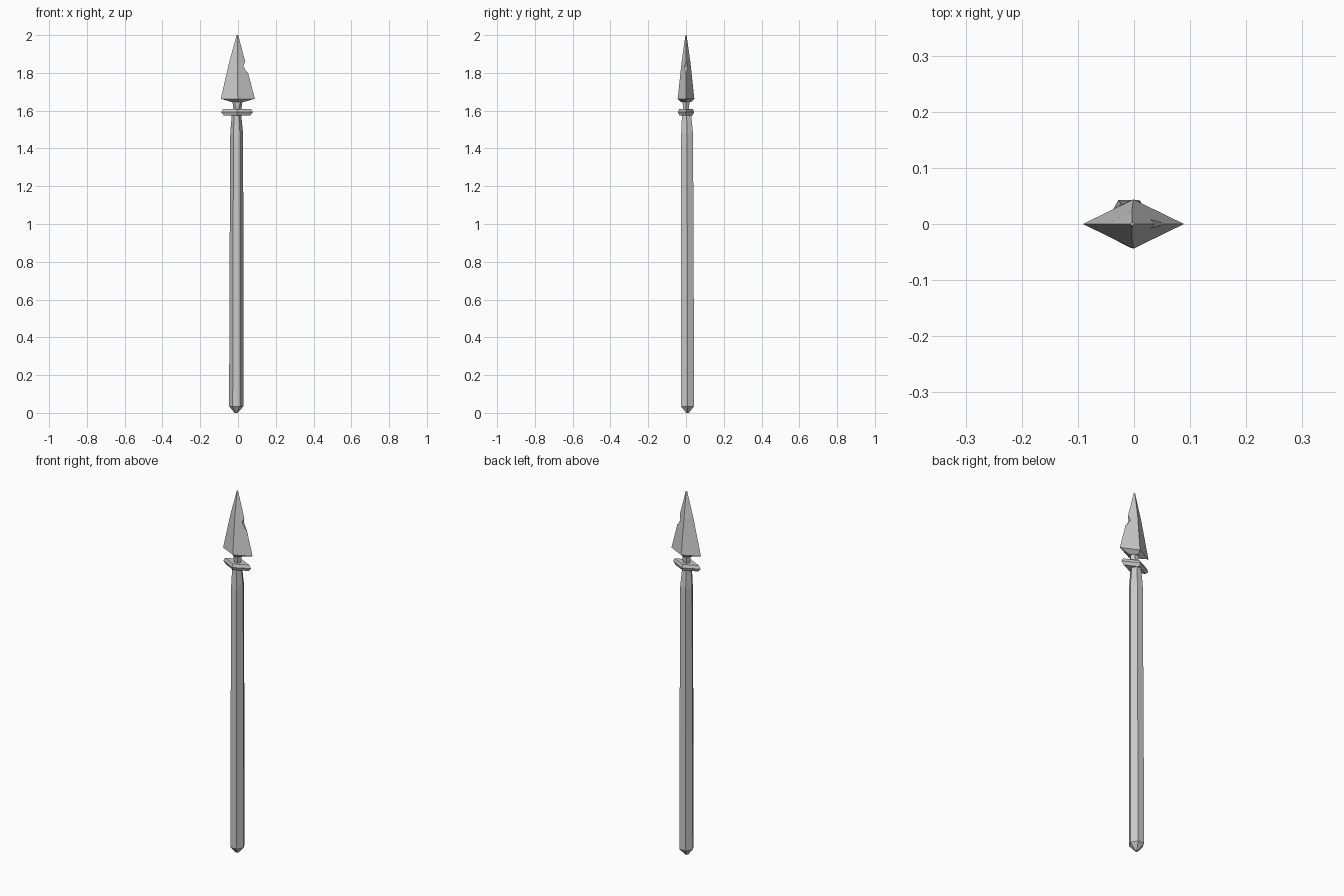
import bpy, bmesh
from math import cos, sin, tau

if "Cube" in bpy.data.objects:
    bpy.data.objects.remove(bpy.data.objects["Cube"])


def loft(name, sides, rings):
    """Stack of polygon rings: (z, centre x, centre y, radius x, radius y)."""
    bm = bmesh.new()
    loops = []
    for z, cx, cy, rx, ry in rings:
        loops.append([bm.verts.new((cx + rx * cos(tau * i / sides),
                                    cy + ry * sin(tau * i / sides), z))
                      for i in range(sides)])
    for a, b in zip(loops, loops[1:]):
        for i in range(sides):
            j = (i + 1) % sides
            bm.faces.new((a[i], a[j], b[j], b[i]))
    bm.faces.new(loops[0][::-1])
    bm.faces.new(loops[-1])
    bmesh.ops.recalc_face_normals(bm, faces=bm.faces)
    mesh = bpy.data.meshes.new(name)
    bm.to_mesh(mesh)
    bm.free()
    obj = bpy.data.objects.new(name, mesh)
    bpy.context.collection.objects.link(obj)
    return obj


# Six-sided shaft, slightly off centre, with a pointed butt
loft("shaft", 6, [
    (0.00, -0.010, 0.008, 0.008, 0.008),
    (0.035, -0.009, 0.008, 0.038, 0.040),
    (0.70, -0.008, 0.007, 0.037, 0.039),
    (1.48, -0.007, 0.006, 0.034, 0.036),
    (1.58, -0.008, 0.003, 0.025, 0.028),
])

# Diamond-shaped guard with bevelled rim
loft("guard", 4, [
    (1.575, -0.005, 0, 0.070, 0.034),
    (1.592, -0.005, 0, 0.084, 0.043),
    (1.609, -0.005, 0, 0.074, 0.036),
])

# Short neck between guard and blade
loft("neck", 6, [
    (1.60, -0.003, 0, 0.020, 0.016),
    (1.65, -0.003, 0, 0.027, 0.022),
])

# Four-sided blade
blade = loft("blade", 4, [
    (1.645, -0.002, 0, 0.030, 0.028),
    (1.663, -0.001, 0, 0.090, 0.044),
    (1.86, -0.004, 0, 0.042, 0.023),
    (2.00, -0.003, 0, 0.004, 0.003),
])

# Battle notch cut in the right edge of the blade
notch_profile = [(0.047, 1.803), (0.029, 1.835), (0.037, 1.858), (0.12, 1.88), (0.12, 1.78)]
bm = bmesh.new()
face = bm.faces.new([bm.verts.new((x, -0.1, z)) for x, z in notch_profile])
side = bmesh.ops.extrude_face_region(bm, geom=[face])["geom"]
bmesh.ops.translate(bm, vec=(0, 0.2, 0),
                    verts=[g for g in side if isinstance(g, bmesh.types.BMVert)])
bmesh.ops.recalc_face_normals(bm, faces=bm.faces)
mesh = bpy.data.meshes.new("notch_cutter")
bm.to_mesh(mesh)
bm.free()
cutter = bpy.data.objects.new("notch_cutter", mesh)
bpy.context.collection.objects.link(cutter)
cutter.hide_render = True
cut = blade.modifiers.new("notch", 'BOOLEAN')
cut.operation = 'DIFFERENCE'
cut.solver = 'EXACT'
cut.object = cutter
bpy.context.view_layer.objects.active = blade
bpy.ops.object.modifier_apply(modifier=cut.name)
bpy.data.objects.remove(cutter)
